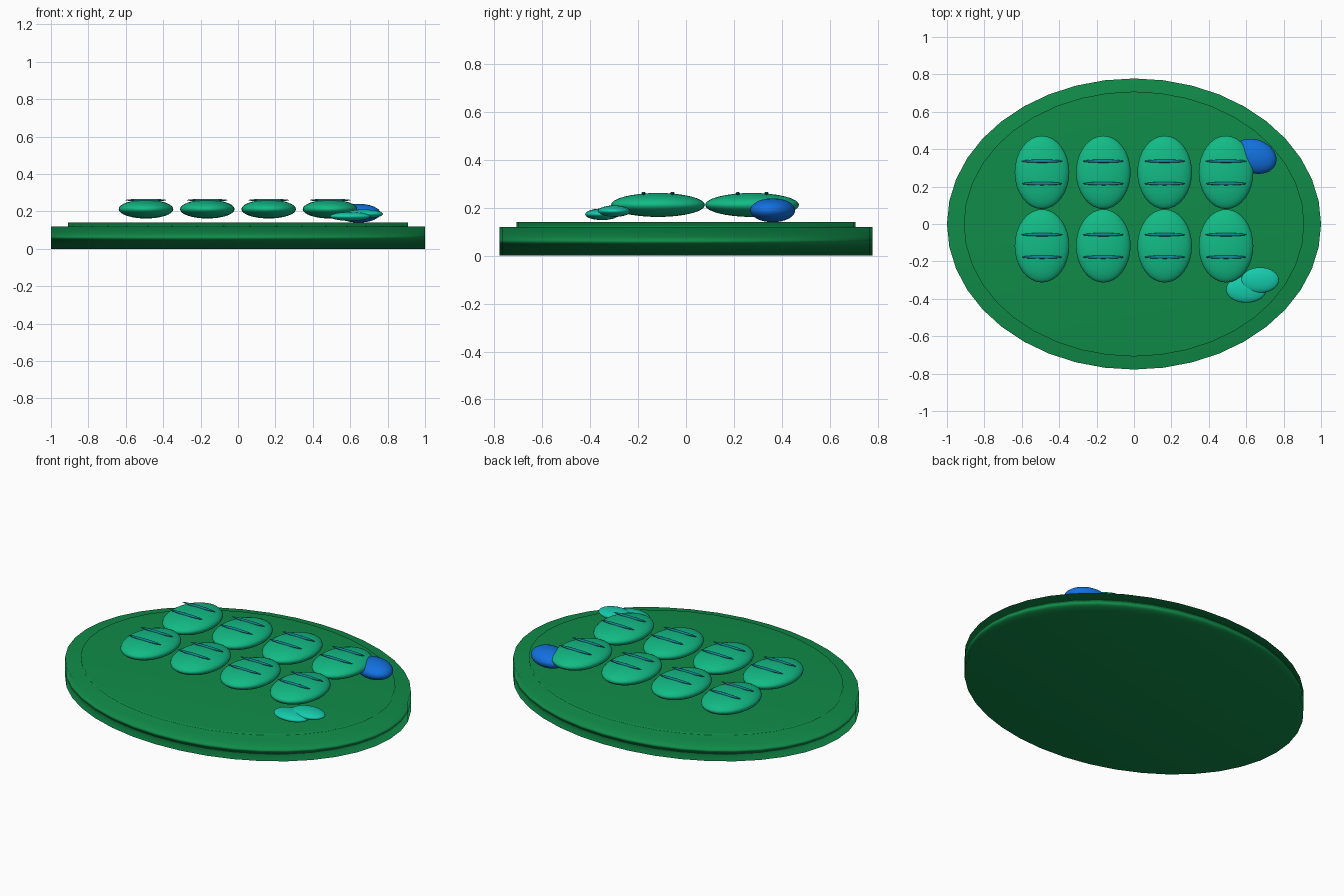
import bpy
import math

if "Cube" in bpy.data.objects:
    bpy.data.objects.remove(bpy.data.objects["Cube"])


def material(name, rgb):
    m = bpy.data.materials.new(name)
    m.diffuse_color = (*rgb, 1.0)
    m.use_nodes = True
    m.node_tree.nodes["Principled BSDF"].inputs["Base Color"].default_value = m.diffuse_color
    return m


GREEN = material("plate green", (0.005, 0.26, 0.065))
MINT = material("roll mint", (0.006, 0.50, 0.235))
TEAL = material("garnish teal", (0.007, 0.60, 0.41))
BLUE = material("dip blue", (0.006, 0.165, 0.75))
LINE = material("score blue green", (0.006, 0.24, 0.28))


def finish(name, mat, scale, turn=0.0):
    ob = bpy.context.object
    ob.name = name
    ob.scale = scale
    ob.rotation_euler.z = math.radians(turn)
    ob.data.materials.append(mat)
    bpy.ops.object.shade_smooth()
    return ob


def ellipsoid(name, mat, loc, radii, turn=0.0, segs=32, rings=16):
    bpy.ops.mesh.primitive_uv_sphere_add(segments=segs, ring_count=rings, radius=1, location=loc)
    return finish(name, mat, radii, turn)


def oval_disc(name, mat, rx, ry, z0, z1, sides):
    bpy.ops.mesh.primitive_cylinder_add(vertices=sides, radius=1, depth=1, location=(0, 0, (z0 + z1) / 2))
    return finish(name, mat, (rx, ry, z1 - z0))


# Oval plate with a slightly raised inner disc, softly shaded over the edges
oval_disc("plate", GREEN, 1.0, 0.778, 0.0, 0.12, 40)
oval_disc("plate_inner", GREEN, 0.91, 0.708, 0.10, 0.14, 40)

# Two rows of four rolls, each scored with two thin lines
for row, y in enumerate((-0.117, 0.276)):
    for col in range(4):
        x = (col - 1.5) * 0.328
        tag = f"{row}_{col}"
        ellipsoid("roll_" + tag, MINT, (x, y, 0.212), (0.146, 0.196, 0.05))
        for side in (-1, 1):
            ellipsoid(f"score_{tag}_{side}", LINE, (x, y + side * 0.06, 0.26),
                      (0.11, 0.009, 0.007), segs=16, rings=8)

# Dip mound at the back right
ellipsoid("dip_mound", BLUE, (0.645, 0.362, 0.19), (0.12, 0.09, 0.05), turn=-20)

# Two garnish slices at the front right
ellipsoid("garnish_lower", TEAL, (0.60, -0.35, 0.173), (0.108, 0.071, 0.024))
ellipsoid("garnish_upper", TEAL, (0.674, -0.30, 0.186), (0.101, 0.068, 0.024))
